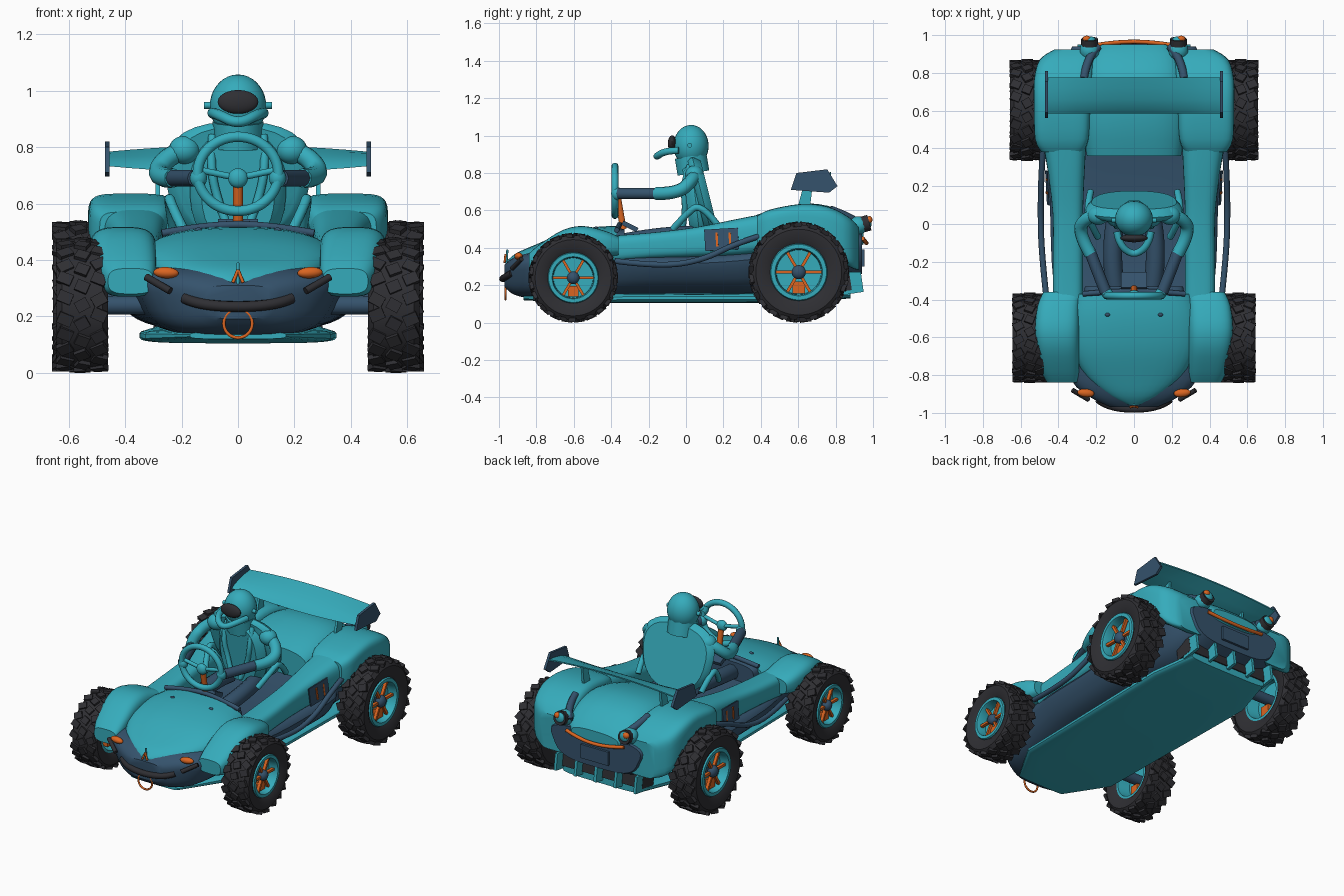
import bpy, bmesh, math, random
from mathutils import Matrix, Vector, Euler

random.seed(4)
old = bpy.data.objects.get("Cube")
if old:
    bpy.data.objects.remove(old, do_unlink=True)


def material(name, rgb):
    m = bpy.data.materials.new(name)
    m.use_nodes = True
    m.diffuse_color = (*rgb, 1)
    m.node_tree.nodes["Principled BSDF"].inputs["Base Color"].default_value = (*rgb, 1)
    return m


TEAL = material("teal paint", (0.036, 0.41, 0.5))
NAVY = material("navy paint", (0.035, 0.085, 0.15))
BLACK = material("black rubber", (0.028, 0.028, 0.033))
ORANGE = material("orange trim", (0.7, 0.13, 0.015))
solids = []


def add(name, data, mat, mirror):
    data.materials.append(mat)
    ob = bpy.data.objects.new(name, data)
    bpy.context.scene.collection.objects.link(ob)
    if mirror:
        ob.modifiers.new("mirror", 'MIRROR').use_axis = (True, False, False)
    return ob


def finish(name, bm, mat, mirror=False):
    bmesh.ops.recalc_face_normals(bm, faces=bm.faces[:])
    me = bpy.data.meshes.new(name)
    bm.to_mesh(me)
    bm.free()
    solids.append(add(name, me, mat, mirror))


def bridge(bm, rings, loop=False):
    """Join equal rings of vertices with quads."""
    pairs = list(zip(rings, rings[1:])) + ([(rings[-1], rings[0])] if loop else [])
    for a, b in pairs:
        for i in range(len(a)):
            j = (i + 1) % len(a)
            bm.faces.new((a[i], a[j], b[j], b[i]))


def skin(name, mat, sections, mirror=False):
    """Close a row of equal point loops into a solid."""
    bm = bmesh.new()
    rings = [[bm.verts.new(p) for p in s] for s in sections]
    bridge(bm, rings)
    bm.faces.new(rings[0])
    bm.faces.new(rings[-1])
    finish(name, bm, mat, mirror)


def loft(name, mat, rows, power=3, lean=0, flare=0, mirror=False, steps=3, n=32):
    """Skin rounded-box sections (y, x0, x1, z0, z1) along y; flare narrows the foot."""
    rows = [Vector(r) for r in rows]
    fine = []
    for i in range(len(rows) - 1):
        a, b, c, d = (rows[min(max(i + k, 0), len(rows) - 1)] for k in (-1, 0, 1, 2))
        for s in range(steps):
            t = s / steps
            fine.append(b + (c - a) * (t / 2) + (a * 2 - b * 5 + c * 4 - d) * (t * t / 2)
                        + (b * 3 - a - c * 3 + d) * (t ** 3 / 2))
    fine.append(rows[-1])
    sections = []
    for y, x0, x1, z0, z1 in fine:
        ring = []
        for k in range(n):
            a = math.tau * (k + 0.5) / n
            c, s = (math.copysign(abs(v) ** (2 / power), v) for v in (math.cos(a), math.sin(a)))
            z = (z0 + z1 + (z1 - z0) * s) / 2
            c *= 1 - flare * (1 - s) / 2
            ring.append(((x0 + x1 + (x1 - x0) * c) / 2, y - lean * (z - 0.5), z))
        sections.append(ring)
    skin(name, mat, sections, mirror)


def lathe(name, mat, profile, cy, cz, n=44):
    """Spin a closed (x, radius) profile about a wheel axle."""
    bm = bmesh.new()
    rings = [[bm.verts.new((x, cy + r * math.cos(math.tau * k / n), cz + r * math.sin(math.tau * k / n)))
              for k in range(n)] for x, r in profile]
    bridge(bm, rings, True)
    finish(name, bm, mat, True)


def boxes(name, mat, items, mirror=False):
    """Each item is (centre, size, rotation)."""
    bm = bmesh.new()
    for c, size, rot in items:
        m = Matrix.Translation(c) @ Euler(rot).to_matrix().to_4x4() @ Matrix.Diagonal((*size, 1))
        bmesh.ops.create_cube(bm, size=1, matrix=m)
    finish(name, bm, mat, mirror)


def ball(name, mat, c, radii, rot=(0, 0, 0), mirror=False):
    bm = bmesh.new()
    m = Matrix.Translation(c) @ Euler(rot).to_matrix().to_4x4() @ Matrix.Diagonal((*radii, 1))
    bmesh.ops.create_uvsphere(bm, u_segments=28, v_segments=18, radius=1, matrix=m)
    finish(name, bm, mat, mirror)


def plate(name, mat, outline, x, thick):
    """Mirrored flat side-on panel cut from a (y, z) outline."""
    skin(name, mat, [[(x + s * thick / 2, y, z) for y, z in outline] for s in (-1, 1)], True)


def tube(name, mat, pts, r, mirror=False, closed=False):
    cu = bpy.data.curves.new(name, 'CURVE')
    cu.dimensions = '3D'
    cu.bevel_depth = r
    cu.bevel_resolution = 3
    cu.resolution_u = 8
    cu.use_fill_caps = True
    sp = cu.splines.new('NURBS')
    sp.points.add(len(pts) - 1)
    for point, p in zip(sp.points, pts):
        point.co = (*p, 1)
    sp.order_u = min(3, len(pts))
    sp.use_endpoint_u = not closed
    sp.use_cyclic_u = closed
    add(name, cu, mat, mirror)


def circle(cx, cy, cz, rx, rz, n=12):
    return [(cx + rx * math.cos(math.tau * k / n), cy, cz + rz * math.sin(math.tau * k / n)) for k in range(n)]


# Main body shells
loft("lower_hull", NAVY, [(-.97, -.13, .13, .19, .31), (-.92, -.25, .25, .15, .35), (-.82, -.37, .37, .13, .38),
     (-.6, -.42, .42, .13, .4), (-.4, -.455, .455, .14, .39), (-.2, -.48, .48, .15, .375), (.1, -.49, .49, .15, .375),
     (.35, -.5, .5, .15, .4), (.45, -.46, .46, .16, .42), (.65, -.45, .45, .16, .46),
     (.8, -.43, .43, .2, .5), (.94, -.36, .36, .26, .48)], power=3.6, flare=.28)
loft("hood", TEAL, [(-.957, -.03, .03, .3, .33), (-.91, -.13, .13, .29, .37), (-.81, -.25, .25, .29, .415),
     (-.66, -.33, .33, .29, .475), (-.5, -.34, .34, .29, .51), (-.37, -.31, .31, .3, .518)], power=2.5)
loft("front_fender", TEAL, [(-.84, .3, .46, .28, .37), (-.78, .29, .49, .27, .42), (-.66, .29, .515, .31, .495),
     (-.55, .29, .525, .34, .517), (-.43, .29, .51, .35, .49), (-.36, .28, .48, .36, .46)], power=3.2, mirror=True)
loft("cockpit_rail", TEAL, [(-.4, .27, .43, .32, .465), (-.2, .27, .43, .34, .48), (.05, .27, .43, .35, .51),
     (.3, .26, .46, .36, .56), (.46, .25, .49, .38, .59)], power=3.4, mirror=True)
loft("rear_fender", TEAL, [(.38, .27, .49, .4, .57), (.45, .24, .525, .42, .605), (.62, .23, .53, .42, .635),
     (.76, .22, .53, .38, .62), (.87, .21, .5, .3, .565), (.925, .22, .42, .28, .51)], power=5, mirror=True)
loft("rear_deck", TEAL, [(.36, -.25, .25, .38, .57), (.5, -.27, .27, .38, .615), (.66, -.27, .27, .38, .638),
     (.8, -.25, .25, .4, .612), (.9, -.22, .22, .4, .55), (.95, -.17, .17, .42, .5)], power=2.7)
loft("floor_pan", TEAL, [(-.87, -.17, .17, .12, .145), (-.6, -.33, .33, .105, .155), (.6, -.35, .35, .105, .16),
     (.88, -.28, .28, .13, .18)], power=4, steps=1)
loft("dashboard", NAVY, [(-.38, -.27, .27, .36, .51), (-.33, -.26, .26, .36, .5)], power=4, steps=1)
tube("cowl_lip", NAVY, [(-.27, -.37, .495), (-.1, -.355, .525), (.1, -.355, .525), (.27, -.37, .495)], .014)
tube("side_pipe", NAVY, [(.465, -.38, .33), (.49, -.15, .3), (.495, .08, .33), (.49, .28, .43), (.48, .42, .47)],
     .016, True)
boxes("side_panel", NAVY, [((.456, .19, .445), (.008, .18, .115), (.06, -.1, -.06))], True)
boxes("panel_bars", ORANGE, [((.461, y, .445), (.006, .012, .075), (.06, -.1, -.06)) for y in (.165, .235)], True)
ball("hood_pin", NAVY, (.14, -.48, .505), (.014, .01, .01), mirror=True)

# Nose details
ball("headlight", ORANGE, (.255, -.895, .355), (.045, .022, .02), (0, -.05, .1), True)
tube("front_bumper", BLACK, [(-.19, -.93, .265), (-.13, -.98, .235), (.13, -.98, .235), (.19, -.93, .265)], .019)
tube("nose_slash", BLACK, [(.24, -.93, .29), (.325, -.88, .34)], .013, True)
tube("tow_ring", ORANGE, circle(0, -.965, .175, .052, .052), .006, closed=True)
tube("nose_blade", TEAL, [(0, -.96, .31), (0, -.955, .39)], .006)
tube("nose_prong", ORANGE, [(0, -.965, .365), (.018, -.97, .32)], .006, True)

# Tail details
tube("tail_strip", ORANGE, [(-.21, .945, .45), (-.1, .965, .425), (.1, .965, .425), (.21, .945, .45)], .011)
boxes("tail_panel", NAVY, [((0, .945, .345), (.2, .02, .09), (0, 0, 0))])
boxes("diffuser_back", BLACK, [((0, .82, .215), (.6, .12, .1), (.15, 0, 0))])
for x in (.29, .145, .001):
    plate("diffuser_fin", TEAL, [(.82, .145), (.95, .165), (.935, .27), (.82, .27)], x, .018)
ball("lamp_housing", TEAL, (.235, .92, .52), (.052, .055, .048), mirror=True)
tube("lamp_rim", BLACK, [(.235, .945, .525), (.235, .98, .535)], .045, True)
ball("lamp_lens", TEAL, (.235, .975, .535), (.034, .018, .034), mirror=True)
ball("lamp_bulb", ORANGE, (.25, .98, .55), (.022, .017, .02), mirror=True)
tube("deck_trim", NAVY, [(.19, .94, .52), (.25, .88, .565), (.265, .77, .605)], .022, True)

# Rear wing, deeper towards the middle
wing = []
for k in range(-6, 7):
    b = .022 * (1 - (k / 6) ** 2)
    wing.append([(k * .076, y, z) for y, z in (
        (.585, .732 - b), (.61, .748 - b / 2), (.66, .765), (.72, .778 + b / 2), (.775, .784 + b),
        (.775, .776 + b), (.7, .758), (.63, .732 - b / 2))])
skin("wing", TEAL, wing)
plate("wing_endplate", NAVY, [(.56, .71), (.59, .8), (.755, .82), (.81, .73), (.765, .695)], .463, .016)
plate("wing_strut", TEAL, [(.59, .59), (.63, .74), (.68, .76), (.66, .59)], .285, .016)


# Wheels: tyre, tread blocks, rim, spokes, hub and brake
def wheel(label, cy, r, x0, w):
    def at(profile):
        return [(x0 + u * w, f * r) for u, f in profile]

    lathe(label + "_tyre", BLACK, at([(.12, .54), (.01, .66), (-.01, .85), (.1, .945), (.9, .945), (1.01, .85),
                                      (.99, .66), (.88, .54)]), cy, r)
    lathe(label + "_rim", TEAL, at([(.1, .57), (.9, .57), (.96, .55), (.96, .47), (.88, .45), (.62, .44),
                                    (.6, .08), (.55, .08), (.55, .45), (.1, .5)]), cy, r)
    lugs = []
    count = 22
    for k in range(count):
        for u, f, sx, sz in ((.16, .94, .29, .08), (.5, .955, .26, .085), (.84, .94, .29, .08)):
            a = math.tau * (k + (.5 if u == .5 else random.uniform(0, .3))) / count
            pos = (x0 + u * w, cy - f * r * math.sin(a), r + f * r * math.cos(a))
            turn = Matrix.Rotation(a, 3, 'X') @ Matrix.Rotation(random.choice((-.5, .4)), 3, 'Z')
            lugs.append((pos, (sx * w, .17 * r, sz * r), turn.to_euler()))
    boxes(label + "_tread", BLACK, lugs, True)
    spokes = []
    for k in range(6):
        a = math.tau * k / 6 + math.pi / 6
        spokes.append(((x0 + .78 * w, cy - .28 * r * math.sin(a), r + .28 * r * math.cos(a)),
                       (.02, .06 * r, .34 * r), (a, 0, 0)))
    boxes(label + "_spokes", ORANGE, spokes, True)
    boxes(label + "_brake", ORANGE, [((x0 + .5 * w, cy, .7 * r), (.09, .24 * r, .24 * r), (0, 0, 0))], True)
    ball(label + "_hub", NAVY, (x0 + .8 * w, cy, r), (.03, .14 * r, .14 * r), mirror=True)
    tube(label + "_axle", NAVY, [(-x0 - .1, cy, r), (x0 + .1, cy, r)], .035)


wheel("front", -.603, .24, .463, .178)
wheel("rear", .603, .27, .478, .176)

# Seat and driver
loft("seat_back", TEAL, [(.1, -.24, .24, .48, .87), (.13, -.285, .285, .46, .89), (.17, -.25, .25, .48, .87)],
     power=2.5, lean=.25, flare=.22)
tube("seat_bolster", TEAL, [(.23, .17, .52), (.25, .08, .64), (.23, 0, .58), (.19, -.07, .5)], .018, True)
loft("torso", TEAL, [(.02, -.13, .13, .46, .84), (.07, -.17, .17, .44, .86), (.12, -.14, .14, .46, .84)],
     power=2.4, lean=.12)
tube("harness", TEAL, [(.09, .02, .84), (.1, -.02, .74), (.07, .0, .6), (.03, -.02, .5)], .016, True)
tube("neck", TEAL, [(0, .04, .8), (0, .025, .89)], .09)
ball("shoulder", TEAL, (.19, .045, .79), (.055, .05, .05), mirror=True)
tube("upper_arm", TEAL, [(.19, .05, .79), (.25, .04, .77), (.3, -.04, .69), (.23, -.16, .69)], .035, True)
tube("forearm", NAVY, [(.235, -.14, .69), (.19, -.26, .69), (.15, -.36, .69)], .031, True)
ball("hand", TEAL, (.14, -.37, .69), (.03, .03, .035), mirror=True)
tube("leg", NAVY, [(.09, .05, .47), (.13, -.12, .47), (.1, -.33, .43)], .05, True)
ball("helmet", TEAL, (0, .027, .945), (.1, .094, .112))
ball("visor", BLACK, (0, -.075, .96), (.072, .022, .042), (-.05, 0, 0))
tube("chin_guard", TEAL, [(-.09, -.04, .92), (-.08, -.11, .92), (0, -.17, .88), (.08, -.11, .92),
     (.09, -.04, .92)], .019)
tube("helmet_pin", TEAL, [(.09, .02, .948), (.12, .02, .948)], .013, True)

# Steering
tube("steering_wheel", TEAL, circle(0, -.38, .705, .148, .136), .019, closed=True)
tube("steering_spoke", TEAL, [(0, -.37, .69), (.14, -.375, .72)], .012, True)
ball("steering_hub", TEAL, (0, -.375, .69), (.035, .025, .035))
tube("steering_column", ORANGE, [(0, -.365, .67), (0, -.335, .5)], .018)
boxes("dash_pod", NAVY, [((0, -.3, .515), (.14, .09, .025), (-.45, 0, 0))])

bpy.ops.object.select_all(action='DESELECT')
for ob in solids:
    ob.select_set(True)
bpy.context.view_layer.objects.active = solids[0]
bpy.ops.object.shade_smooth_by_angle(angle=math.radians(35))
